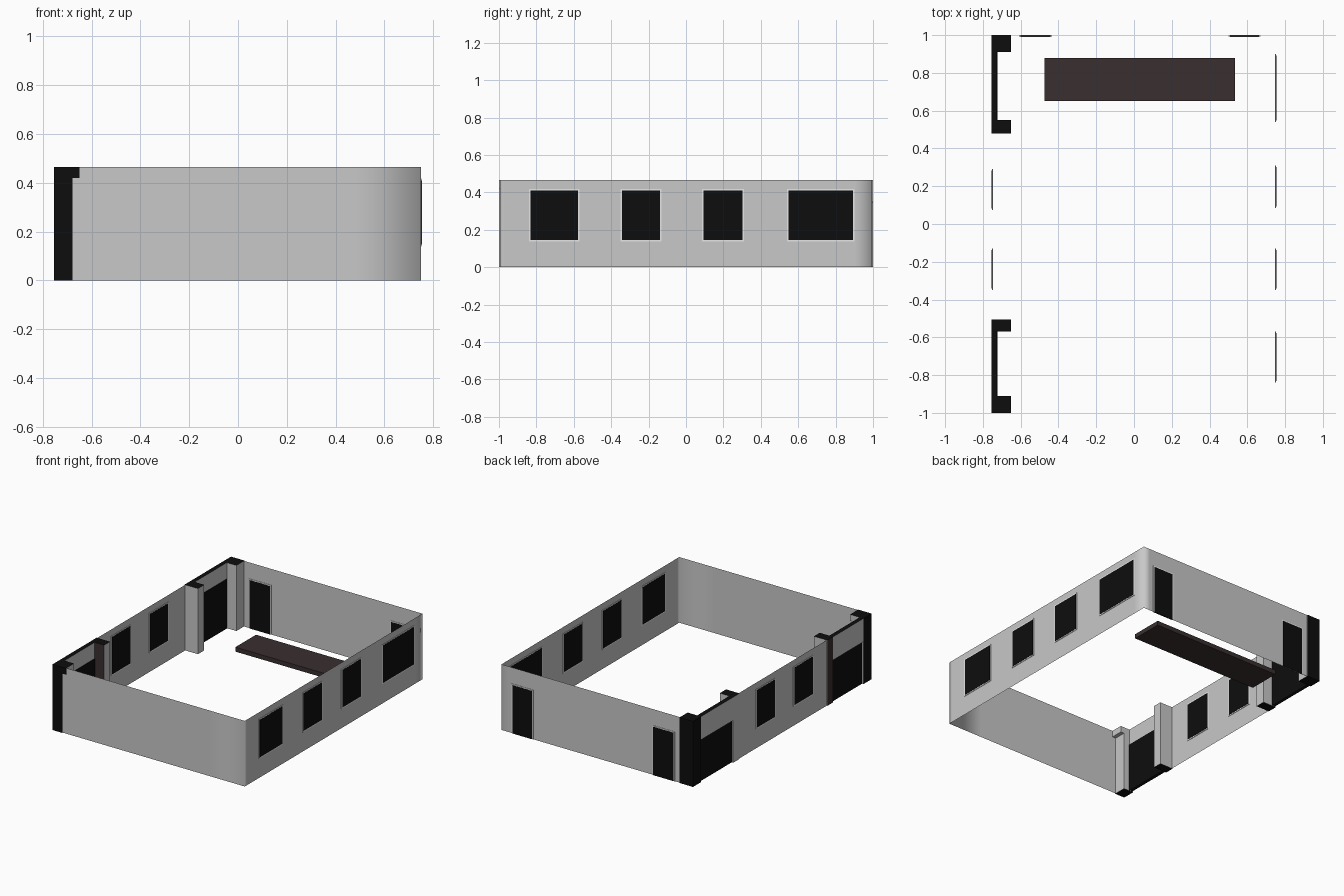
import bpy, bmesh
from mathutils import Vector

if "Cube" in bpy.data.objects:
    bpy.data.objects.remove(bpy.data.objects["Cube"])


def mat(name, c):
    m = bpy.data.materials.new(name)
    m.diffuse_color = (*c, 1)
    m.use_nodes = True
    m.node_tree.nodes["Principled BSDF"].inputs["Base Color"].default_value = m.diffuse_color
    return m


GREY = mat("plaster_grey", (0.58, 0.58, 0.58))
BLACK = mat("black", (0.004, 0.004, 0.004))
WHITE = mat("frame_white", (0.9, 0.9, 0.9))
BROWN = mat("dark_brown", (0.042, 0.028, 0.029))
MATS = [GREY, BLACK, WHITE, BROWN]
G, K, W, B = range(4)
X, Y, H = 0.75, 0.995, 0.465


def finish(name, bm, smooth=False):
    me = bpy.data.meshes.new(name)
    bm.to_mesh(me)
    bm.free()
    for m in MATS:
        me.materials.append(m)
    for p in me.polygons:
        p.use_smooth = smooth
    ob = bpy.data.objects.new(name, me)
    bpy.context.collection.objects.link(ob)
    return ob


def box(name, lo, hi, rule):
    """Box from corner to corner; rule maps a face normal to a colour slot."""
    lo, hi = Vector(lo), Vector(hi)
    bm = bmesh.new()
    bmesh.ops.create_cube(bm, size=1)
    for v in bm.verts:
        v.co = Vector([(a + b) / 2 + c * (b - a) for a, b, c in zip(lo, hi, v.co)])
    bm.normal_update()
    for f in bm.faces:
        f.material_index = rule(f.normal) if callable(rule) else rule
    return finish(name, bm)


def wall(name, pts, z0=0, smooth=True):
    """Thin wall sheet along a plan path."""
    bm = bmesh.new()
    cols = [(bm.verts.new((x, y, z0)), bm.verts.new((x, y, H))) for x, y in pts]
    for a, b in zip(cols, cols[1:]):
        bm.faces.new((a[0], b[0], b[1], a[1]))
    return finish(name, bm, smooth)


def opening(name, axis, pos, a, b, z0, z1):
    """Black panel with a white rim, lying in a wall at x or y = pos."""
    for part, t, g, c in (("frame", 0.003, 0.0, W), ("panel", 0.0045, 0.008, K)):
        lo, hi = [a + g, z0 + (g if z0 else 0)], [b - g, z1 - g]
        if axis == "x":
            box(f"{name}_{part}", (pos - t, lo[0], lo[1]), (pos + t, hi[0], hi[1]), c)
        else:
            box(f"{name}_{part}", (lo[0], pos - t, lo[1]), (hi[0], pos + t, hi[1]), c)


# Outer walls: front, right and back in one soft-shaded sheet, plus left middle
wall("main_walls", [(-0.7, -Y), (0.48, -Y), (X, -Y), (X, -0.97), (X, 0.9),
                    (X, Y), (0.7, Y), (-0.7, Y)])
wall("left_wall", [(-X, 0.5), (-X, -0.52)], smooth=False)

# Right wall windows
for i, (a, b) in enumerate([(-0.84, -0.57), (-0.35, -0.13), (0.085, 0.31), (0.54, 0.9)]):
    opening(f"right_window_{i}", "x", X, a, b, 0.138, 0.418)
# Left wall windows
for i, (a, b) in enumerate([(-0.35, -0.13), (0.075, 0.29)]):
    opening(f"left_window_{i}", "x", -X, a, b, 0.138, 0.418)
# Back doors
for i, (a, b) in enumerate([(-0.61, -0.435), (0.5, 0.67)]):
    opening(f"back_door_{i}", "y", Y, a, b, 0, 0.35)


# Two bays on the left side: corner post, inner pillar, lintel and door
def bay(name, s, outer0, outer1, inner0, inner1, post_x, pillar_rule):
    def y(p, q):
        return min(p, q), max(p, q)

    def post_rule(n):
        return K if abs(n.z) > 0.5 or n.x < -0.5 or n.y * s > 0.5 else G

    a, b = y(outer0, outer1)
    box(name + "_corner_post", (-0.755, a, 0), (post_x, b, H), post_rule)
    if post_x < -0.65:
        box(name + "_post_cap", (post_x, a, 0.42), (-0.65, b, H),
            lambda n: K if n.z > 0.5 or n.y * s > 0.5 else G)
    c, d = y(inner0, inner1)
    box(name + "_pillar", (-0.755, c, 0), (-0.65, d, H), pillar_rule)
    e, f = y(outer1, inner0)
    box(name + "_lintel", (-0.755, e, 0.3), (-0.725, f, H),
        lambda n: K if n.z > 0.5 else G)
    box(name + "_door", (-0.744, e, 0), (-0.736, f, 0.32), K)
    box(name + "_door_inside", (-0.726, e, 0), (-0.722, f, 0.35), K)


bay("back_bay", 1, 1.0, 0.91, 0.55, 0.48, -0.65,
    lambda n: K if abs(n.z) > 0.5 else G)
bay("front_bay", -1, -1.0, -0.91, -0.57, -0.505, -0.678,
    lambda n: K if abs(n.z) > 0.5 else B if n.y < -0.5 or n.x < -0.5 else G)

# Long low platform near the back
box("platform", (-0.475, 0.65, 0), (0.535, 0.88, 0.032), B)
